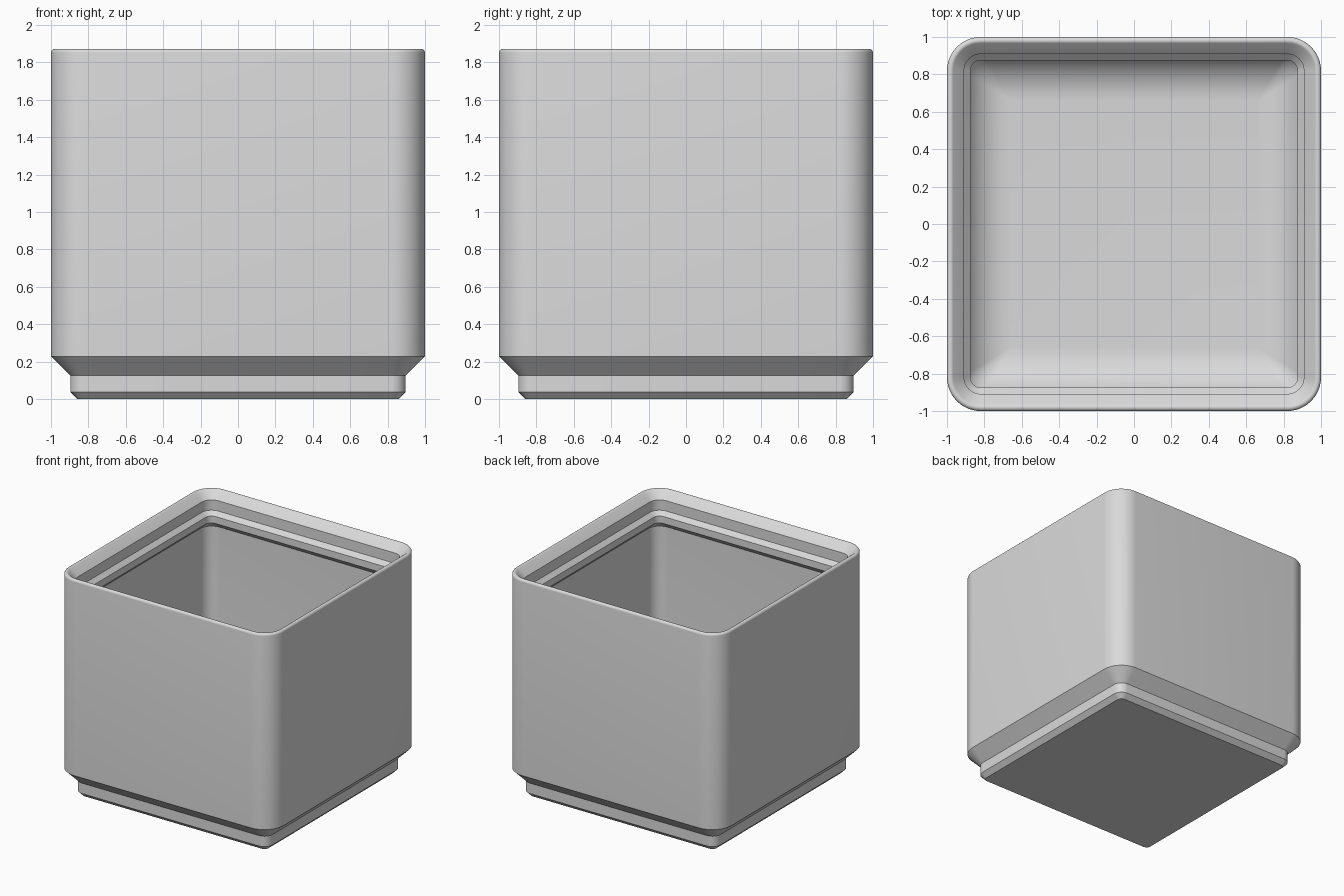
import bpy, bmesh, math

if "Cube" in bpy.data.objects:
    bpy.data.objects.remove(bpy.data.objects["Cube"])

S = 2 / 41.5          # millimetres to scene units
HALF, RAD = 20.75, 3.75
SEG = 12              # steps per rounded corner


def ring(bm, inset, z, radius=None):
    """Rounded square, offset inwards from the outer wall."""
    h = HALF - inset
    r = max(RAD - inset if radius is None else radius, 0.03)
    verts = []
    for q in range(4):
        mid = math.radians(45 + 90 * q)
        cx = math.copysign(h - r, math.cos(mid))
        cy = math.copysign(h - r, math.sin(mid))
        for i in range(SEG + 1):
            a = math.radians(90 * (q + i / SEG))
            verts.append(bm.verts.new(((cx + r * math.cos(a)) * S,
                                       (cy + r * math.sin(a)) * S, z * S)))
    return verts


# stepped foot and outer wall, as (inset, height)
profile = [(2.95, 0), (2.15, 0.8), (2.15, 2.6), (0, 4.75)]

# rounded rim tip between the outer wall and the sloping lip
tip = 0.4
tip_z = 39.4 - tip * (1 + math.sqrt(2))
for i in range(9):
    a = math.radians(180 - 135 * i / 8)
    profile.append((tip + tip * math.cos(a), tip_z + tip * math.sin(a)))

# stacking lip and its sloped underside
wall = 1.6
profile += [(1.9, 37.5), (1.9, 35.7), (2.6, 35), (2.6, 33.8),
            (wall, 33.8 - (2.6 - wall))]

# inner wall curving into the floor, corners tightening towards the floor
floor_z, fillet = 6.35, 5.4
for i in range(13):
    a = math.radians(90 * i / 12)
    profile.append((wall + fillet * (1 - math.cos(a)),
                    floor_z + fillet * (1 - math.sin(a)),
                    (RAD - wall) * math.cos(a)))

# loft the rings and close the base and floor
bm = bmesh.new()
rings = [ring(bm, *p) for p in profile]
for lo, hi in zip(rings, rings[1:]):
    n = len(lo)
    for i in range(n):
        j = (i + 1) % n
        bm.faces.new((lo[i], lo[j], hi[j], hi[i]))
bm.faces.new(rings[0][::-1])
bm.faces.new(rings[-1])
bmesh.ops.recalc_face_normals(bm, faces=bm.faces)

mesh = bpy.data.meshes.new("storage_bin")
bm.to_mesh(mesh)
bm.free()
bin_obj = bpy.data.objects.new("storage_bin", mesh)
bpy.context.collection.objects.link(bin_obj)

grey = bpy.data.materials.new("light grey")
grey.diffuse_color = (0.7, 0.7, 0.7, 1)
grey.use_nodes = True
grey.node_tree.nodes["Principled BSDF"].inputs["Base Color"].default_value = grey.diffuse_color
mesh.materials.append(grey)

bpy.context.view_layer.objects.active = bin_obj
bin_obj.select_set(True)
bpy.ops.object.shade_smooth_by_angle(angle=math.radians(25))
